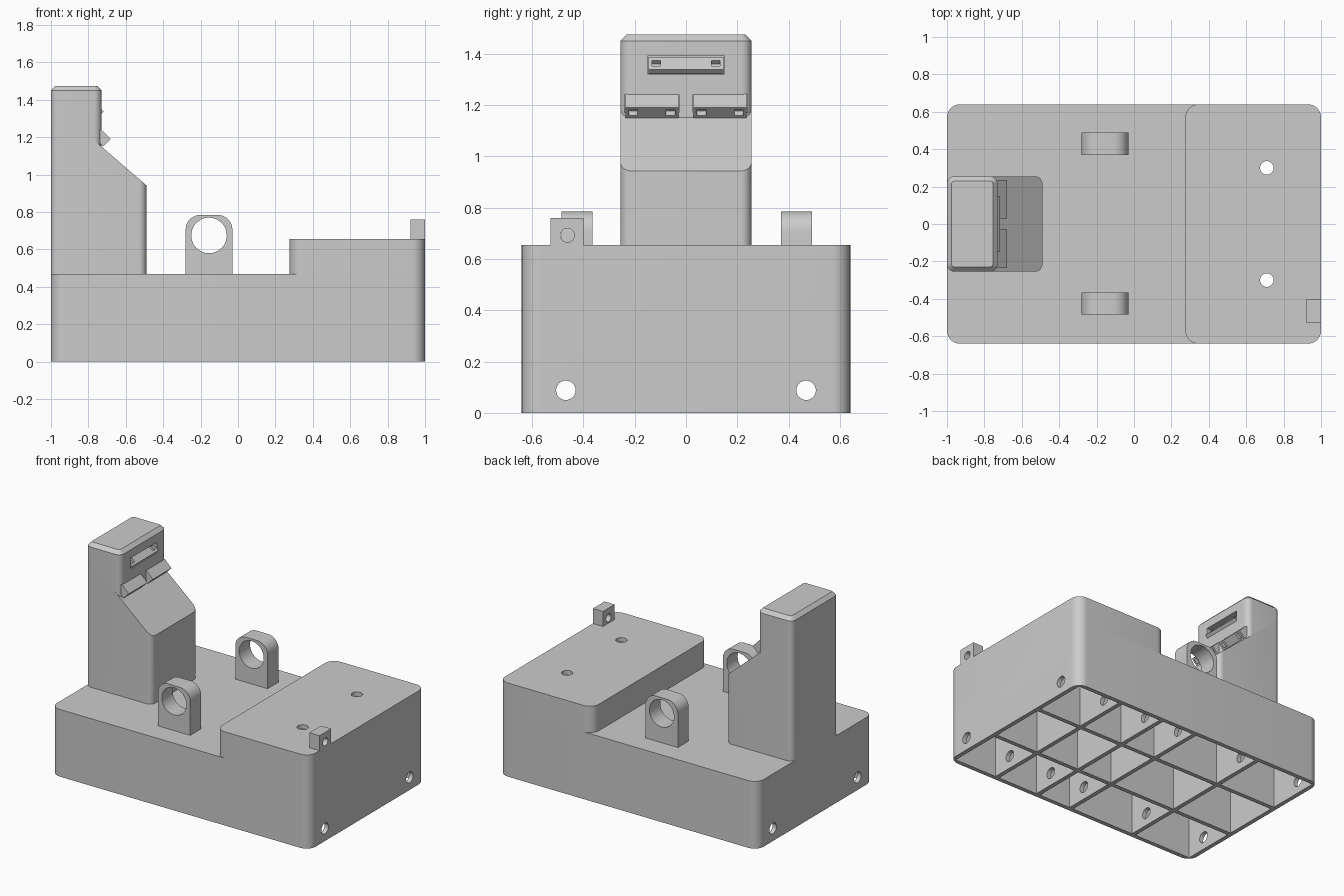
import bpy, bmesh
from math import radians, cos, sin, pi
from mathutils import Vector, Matrix

cube = bpy.data.objects.get("Cube")
if cube:
    bpy.data.objects.remove(cube)

grey = bpy.data.materials.new("light_grey")
grey.use_nodes = True
GREY = (0.6, 0.6, 0.6, 1)
grey.diffuse_color = GREY
grey.node_tree.nodes["Principled BSDF"].inputs["Base Color"].default_value = GREY


def outline(a0, a1, b0, b1, radii, steps=10):
    """Rectangle with rounded corners, counter-clockwise from the low corner."""
    pts = []
    corners = [(a0, b0, 1, 1), (a1, b0, -1, 1), (a1, b1, -1, -1), (a0, b1, 1, -1)]
    for i, ((a, b, sa, sb), r) in enumerate(zip(corners, radii)):
        if r == 0:
            pts.append((a, b))
            continue
        for k in range(steps + 1):
            t = pi + (i + k / steps) * pi / 2
            pts.append((a + sa * r + r * cos(t), b + sb * r + r * sin(t)))
    return pts


def circle(a, b, r, n=40):
    return [(a + r * cos(2 * pi * k / n), b + r * sin(2 * pi * k / n)) for k in range(n)]


def add_prism(bm, pts, lo, hi, axis="z"):
    """Extrude a 2D outline from lo to hi along an axis."""
    place = {"z": lambda a, b: (a, b, lo), "y": lambda a, b: (a, lo, b),
             "x": lambda a, b: (lo, a, b)}[axis]
    direction = Vector([(hi - lo) * (axis == c) for c in "xyz"])
    face = bm.faces.new([bm.verts.new(place(a, b)) for a, b in pts])
    ext = bmesh.ops.extrude_face_region(bm, geom=[face])["geom"]
    moved = [v for v in ext if isinstance(v, bmesh.types.BMVert)]
    bmesh.ops.translate(bm, vec=direction, verts=moved)
    bmesh.ops.recalc_face_normals(bm, faces=bm.faces)


def add_box(bm, x0, x1, y0, y1, z0, z1):
    add_prism(bm, [(x0, y0), (x1, y0), (x1, y1), (x0, y1)], z0, z1)


def to_object(bm, name):
    bmesh.ops.recalc_face_normals(bm, faces=bm.faces)
    mesh = bpy.data.meshes.new(name)
    bm.to_mesh(mesh)
    bm.free()
    ob = bpy.data.objects.new(name, mesh)
    bpy.context.collection.objects.link(ob)
    return ob


def finish(ob, cutters=()):
    """Carve the cutters out, then colour and shade the part."""
    for cutter in cutters:
        mod = ob.modifiers.new("carve", "BOOLEAN")
        mod.operation, mod.solver, mod.object = "DIFFERENCE", "EXACT", cutter
    if cutters:
        bpy.context.view_layer.update()
        graph = bpy.context.evaluated_depsgraph_get()
        mesh = bpy.data.meshes.new_from_object(ob.evaluated_get(graph))
        ob.modifiers.clear()
        ob.data = mesh
    ob.data.materials.clear()
    ob.data.materials.append(grey)
    for p in ob.data.polygons:
        p.material_index = 0
    ob.data.shade_smooth()
    ob.data.set_sharp_from_angle(angle=radians(30))


DECK, BLOCK_TOP, BLOCK_X = 0.47, 0.655, 0.275
HALF_Y = 0.64
WALL = 0.03

# Cutter: grid of open cells under the base, deeper below the raised block
bm = bmesh.new()
ribs_x = [-1 + WALL / 2, -0.51, 0.01, 0.285, 0.625, 1 - WALL / 2]
ribs_y = [-HALF_Y + WALL / 2, -0.215, 0.215, HALF_Y - WALL / 2]
for x0, x1 in zip(ribs_x, ribs_x[1:]):
    top = BLOCK_TOP - WALL if x0 > 0.2 else DECK - WALL
    for y0, y1 in zip(ribs_y, ribs_y[1:]):
        h = WALL / 2
        add_box(bm, x0 + h, x1 - h, y0 + h, y1 - h, -0.1, top)
cells = to_object(bm, "cell_cutter")

# Cutter: long rod holes through every cross rib, and bolt holes in the block
bm = bmesh.new()
for s in (-1, 1):
    add_prism(bm, circle(s * 0.468, 0.088, 0.038), -1.1, 1.1, "x")
    add_prism(bm, circle(0.71, s * 0.3, 0.036), 0.55, 0.8)
bores = to_object(bm, "bore_cutter")

# Base tray
bm = bmesh.new()
add_prism(bm, outline(-1, 1, -HALF_Y, HALF_Y, [0.07] * 4), 0, DECK)
finish(to_object(bm, "base"), [cells, bores])

# Raised block
bm = bmesh.new()
add_prism(bm, outline(BLOCK_X, 1, -HALF_Y, HALF_Y, [0.07] * 4), DECK, BLOCK_TOP)
finish(to_object(bm, "raised_block"), [cells, bores])

# Tower: wide body below a sloping plane, narrow column above it
TOWER_Y, FACE_X = 0.255, -0.73
slope = dict(plane_co=(-0.49, 0, 0.943), plane_no=(0.22, 0, 0.255))


def slice_tower(bm, **side):
    geom = bm.verts[:] + bm.edges[:] + bm.faces[:]
    cut = bmesh.ops.bisect_plane(bm, geom=geom, **slope, **side)["geom_cut"]
    bmesh.ops.holes_fill(bm, edges=[e for e in cut if isinstance(e, bmesh.types.BMEdge)])


bm = bmesh.new()
add_prism(bm, outline(-1, -0.49, -TOWER_Y, TOWER_Y, [0.04] * 4), DECK, 1.47)
slice_tower(bm, clear_outer=True)
body = to_object(bm, "tower_body")

bm = bmesh.new()
add_prism(bm, outline(-1, FACE_X, -TOWER_Y, TOWER_Y, [0.04] * 4), 0.8, 1.475)
rim = [e for e in bm.edges if all(v.co.z > 1.47 for v in e.verts)]
bmesh.ops.bevel(bm, geom=rim, offset=0.025, segments=1, affect="EDGES")
slice_tower(bm, clear_inner=True)
column = to_object(bm, "tower_column")

# Cutter: shallow slots in the column face behind the clips
bm = bmesh.new()
add_box(bm, FACE_X - 0.06, FACE_X + 0.1, -0.148, 0.148, 1.318, 1.392)
for s in (-1, 1):
    y0, y1 = sorted((s * 0.028, s * 0.24))
    add_box(bm, FACE_X - 0.04, FACE_X + 0.1, y0, y1, 1.17, 1.24)
slots = to_object(bm, "slot_cutter")
finish(body)
finish(column, [slots])


def clip(name, tip_x, tip_z, y0, y1, depth, thick, pin_face):
    """Bar tilted 45 degrees, its outer corner at the tip, with end sockets."""
    turn = Matrix.Translation((tip_x, 0, tip_z)) @ Matrix.Rotation(radians(45), 4, "Y")
    bm = bmesh.new()
    add_box(bm, -depth, 0, y0, y1, -thick, 0)
    bm.transform(turn)
    bar = to_object(bm, name)
    bm = bmesh.new()
    for yc in (y0 + 0.03, y1 - 0.03):
        if pin_face == "upper":
            add_box(bm, -0.05, -0.018, yc - 0.017, yc + 0.017, -0.02, 0.1)
        else:
            add_box(bm, -0.025, 0.1, yc - 0.017, yc + 0.017, -thick + 0.012, -0.012)
    bm.transform(turn)
    sockets = to_object(bm, "socket_cutter")
    finish(bar, [sockets])
    bpy.data.objects.remove(sockets)


# Upper bar and the pair of lower clips
clip("upper_clip", -0.717, 1.338, -0.146, 0.146, 0.068, 0.025, "upper")
clip("right_lower_clip", -0.68, 1.19, -0.236, -0.03, 0.075, 0.057, "lower")
clip("left_lower_clip", -0.68, 1.19, 0.03, 0.236, 0.075, 0.057, "lower")

# Pair of ring brackets
for name, y in (("front_bracket", -0.425), ("back_bracket", 0.43)):
    bm = bmesh.new()
    add_prism(bm, circle(-0.155, 0.675, 0.095, 64), y - 0.2, y + 0.2, "y")
    eye = to_object(bm, "eye_cutter")
    bm = bmesh.new()
    add_prism(bm, outline(-0.28, -0.03, DECK, 0.785, [0, 0, 0.08, 0.08]), y - 0.06, y + 0.06, "y")
    finish(to_object(bm, name), [eye])
    bpy.data.objects.remove(eye)

# Small drilled lug on the block corner
bm = bmesh.new()
add_prism(bm, circle(-0.462, 0.692, 0.027), 0.8, 1.1, "x")
drill = to_object(bm, "drill_cutter")
bm = bmesh.new()
add_box(bm, 0.922, 1, -0.528, -0.4, BLOCK_TOP, 0.76)
finish(to_object(bm, "corner_lug"), [drill])

for cutter in (cells, bores, slots, drill):
    bpy.data.objects.remove(cutter)
